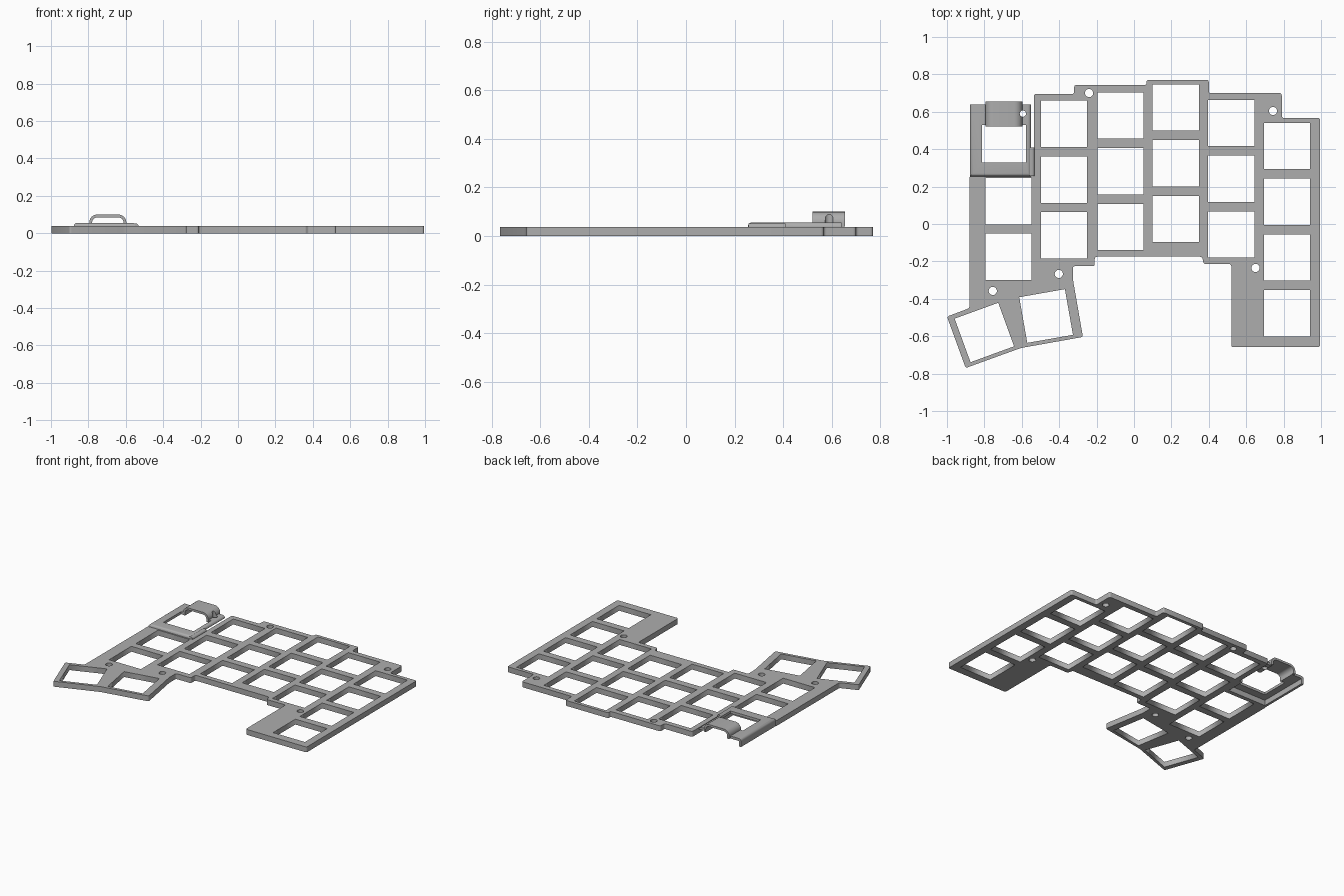
import bpy, bmesh, math
from mathutils import Vector, Matrix

default = bpy.data.objects.get("Cube")
if default:
    bpy.data.objects.remove(default, do_unlink=True)

grey = bpy.data.materials.new("plate_grey")
grey.use_nodes = True
grey.diffuse_color = (0.42, 0.42, 0.42, 1)
grey.node_tree.nodes["Principled BSDF"].inputs["Base Color"].default_value = grey.diffuse_color

PLATE_TOP = 0.038
COVER_TOP = 0.056
KEY = 0.248      # key opening size
PITCH = 0.298    # key spacing in a column


def add_object(name, bm):
    bmesh.ops.recalc_face_normals(bm, faces=bm.faces)
    mesh = bpy.data.meshes.new(name)
    bm.to_mesh(mesh)
    bm.free()
    mesh.materials.append(grey)
    obj = bpy.data.objects.new(name, mesh)
    bpy.context.collection.objects.link(obj)
    return obj


def box_bm(x0, x1, y0, y1, z0, z1):
    bm = bmesh.new()
    bmesh.ops.create_cube(bm, size=1)
    size = Matrix.Diagonal((x1 - x0, y1 - y0, z1 - z0, 1))
    place = Matrix.Translation(((x0 + x1) / 2, (y0 + y1) / 2, (z0 + z1) / 2))
    bm.transform(place @ size)
    return bm


def cut(obj, cutters):
    """Subtract every cutter, then bake the result."""
    for cutter in cutters:
        cutter.hide_render = True
        mod = obj.modifiers.new("cut", 'BOOLEAN')
        mod.operation = 'DIFFERENCE'
        mod.solver = 'EXACT'
        mod.object = cutter
    bake(obj)


def bake(obj):
    graph = bpy.context.evaluated_depsgraph_get()
    mesh = bpy.data.meshes.new_from_object(obj.evaluated_get(graph))
    obj.modifiers.clear()
    obj.data = mesh


def rounded(points, radius=0.012, steps=3):
    """Soften each corner of a closed outline."""
    pts = [Vector(p) for p in points]
    out = []
    for i, p in enumerate(pts):
        a, b = pts[i - 1] - p, pts[(i + 1) % len(pts)] - p
        start = p + a.normalized() * min(radius, a.length * 0.4)
        end = p + b.normalized() * min(radius, b.length * 0.4)
        for k in range(steps + 1):
            t = k / steps
            out.append(start * (1 - t) ** 2 + p * 2 * t * (1 - t) + end * t ** 2)
    return out


def square(x, y, angle=0):
    turn = Matrix.Rotation(math.radians(angle), 2)
    h = KEY / 2
    return [Vector((x, y)) + turn @ Vector(c) for c in ((-h, -h), (h, -h), (h, h), (-h, h))]


def circle(x, y, r=0.022, n=20):
    return [Vector((x + r * math.cos(math.tau * i / n), y + r * math.sin(math.tau * i / n)))
            for i in range(n)]


# Plate outline: thumb cluster, stepped lower edge, right column, stepped upper edge
outline = rounded([
    (-0.88, -0.45), (-1.0, -0.495), (-0.9, -0.77), (-0.605, -0.663), (-0.273, -0.604),
    (-0.326, -0.3), (-0.326, -0.225), (-0.21, -0.225), (-0.21, -0.175), (0.365, -0.175),
    (0.372, -0.214), (0.52, -0.214), (0.52, -0.658), (0.995, -0.658), (0.995, 0.567),
    (0.79, 0.567), (0.79, 0.7), (0.4, 0.7), (0.4, 0.77), (0.067, 0.77), (0.067, 0.743),
    (-0.32, 0.743), (-0.32, 0.695), (-0.535, 0.695), (-0.535, 0.257), (-0.88, 0.257)])

# Key openings: column centre, centre of the top key, number of keys
holes = []
for x, top, count in ((-0.671, 0.122, 2), (-0.374, 0.535, 3), (-0.072, 0.58, 3),
                      (0.224, 0.623, 3), (0.519, 0.54, 3), (0.818, 0.417, 4)):
    holes += [square(x, top - PITCH * row) for row in range(count)]
holes += [square(-0.8, -0.58, 20), square(-0.47, -0.492, 10)]

# Screw holes
for x, y in ((-0.24, 0.7), (0.743, 0.604), (0.65, -0.235), (-0.402, -0.267), (-0.755, -0.358)):
    holes.append(circle(x, y))

# Plate: filled flat curve with holes, given thickness and turned into a mesh
curve = bpy.data.curves.new("plate_profile", 'CURVE')
curve.dimensions = '2D'
curve.fill_mode = 'BOTH'
curve.extrude = PLATE_TOP / 2
for loop in [outline] + holes:
    spline = curve.splines.new('POLY')
    spline.points.add(len(loop) - 1)
    for point, co in zip(spline.points, loop):
        point.co = (co.x, co.y, 0, 1)
    spline.use_cyclic_u = True
helper = bpy.data.objects.new("plate_profile", curve)
bpy.context.collection.objects.link(helper)
graph = bpy.context.evaluated_depsgraph_get()
flat = bpy.data.meshes.new_from_object(helper.evaluated_get(graph))
bm = bmesh.new()
bm.from_mesh(flat)
bmesh.ops.remove_doubles(bm, verts=bm.verts, dist=0.0001)
bmesh.ops.translate(bm, verts=bm.verts, vec=(0, 0, PLATE_TOP / 2))
for face in bm.faces:
    face.material_index = 0
plate = add_object("key_plate", bm)
bpy.data.objects.remove(helper, do_unlink=True)

# Raised cover: block with rounded upper edges, hollow underneath
bm = box_bm(-0.877, -0.55, 0.255, 0.64, 0, COVER_TOP)
soft = [e for e in bm.edges
        if all(v.co.z > 0.05 for v in e.verts) and not all(v.co.y > 0.6 for v in e.verts)]
bmesh.ops.bevel(bm, geom=soft, offset=0.017, segments=4, profile=0.5, affect='EDGES')
cover = add_object("raised_cover", bm)

# Strip joining the cover to the neighbouring key column
bm = box_bm(-0.56, -0.532, 0.257, 0.41, 0, COVER_TOP - 0.004)
soft = [e for e in bm.edges if all(v.co.z > 0.05 and v.co.x > -0.54 for v in e.verts)]
bmesh.ops.bevel(bm, geom=soft, offset=0.013, segments=3, profile=0.5, affect='EDGES')
strip = add_object("cover_side_strip", bm)

# Arch over the back of the cover
MID, HALF, WALL = -0.696, 0.099, 0.015


def arch_side(half, top, radius):
    """Left-to-right arch profile with round shoulders."""
    pts = [(MID - half, 0.04)]
    for sign in (-1, 1):
        for k in range(7):
            a = math.pi / 2 * (k / 6 if sign < 0 else 1 - k / 6)
            pts.append((MID + sign * (half - radius + radius * math.cos(a)),
                        top - radius + radius * math.sin(a)))
    return pts + [(MID + half, 0.04)]


profile = arch_side(HALF, 0.1, 0.042) + arch_side(HALF - WALL, 0.1 - WALL, 0.028)[::-1]
bm = bmesh.new()
face = bm.faces.new([bm.verts.new((x, 0.522, z)) for x, z in profile])
ext = bmesh.ops.extrude_face_region(bm, geom=[face])
bmesh.ops.translate(bm, vec=(0, 0.133, 0),
                    verts=[v for v in ext["geom"] if isinstance(v, bmesh.types.BMVert)])
arch = add_object("cover_arch", bm)

# Cutters: underside pocket, window, arch passage and round notch
pocket = add_object("pocket_cutter", box_bm(-0.86, -0.5, 0.275, 0.8, -0.1, PLATE_TOP))
window = add_object("window_cutter", box_bm(-0.813, -0.578, 0.33, 0.528, -0.1, 0.2))
passage = add_object("passage_cutter",
                     box_bm(MID - HALF + WALL, MID + HALF - WALL, 0.5, 0.8, -0.1, 0.2))
bm = bmesh.new()
bmesh.ops.create_cone(bm, cap_ends=True, segments=20, radius1=0.017, radius2=0.017, depth=0.4,
                      matrix=Matrix.Translation((-0.594, 0.59, 0.05)))
notch = add_object("notch_cutter", bm)

cut(cover, [pocket, window, passage, notch])
cut(arch, [notch])
for cutter in (pocket, window, passage, notch):
    bpy.data.objects.remove(cutter, do_unlink=True)

# Smooth rounded parts, keep hard edges
bpy.ops.object.select_all(action='DESELECT')
for obj in (cover, strip, arch):
    obj.select_set(True)
bpy.context.view_layer.objects.active = cover
bpy.ops.object.shade_smooth_by_angle(angle=math.radians(35))
